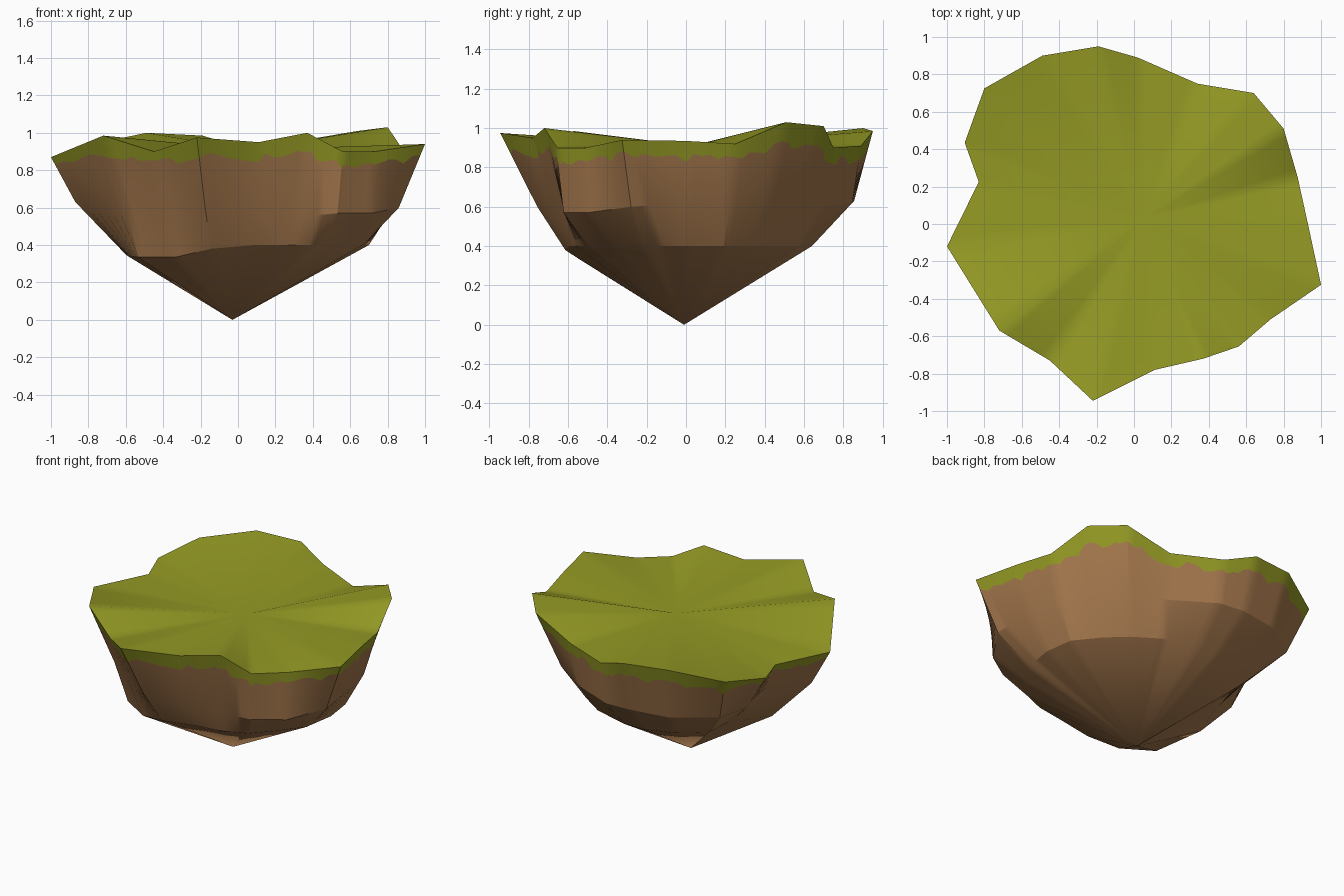
import bpy, math, random
from mathutils import Vector

if "Cube" in bpy.data.objects:
    bpy.data.objects.remove(bpy.data.objects["Cube"])

random.seed(4)
SUB = 6  # columns per outline edge

# rim corners of the island: x, y, z
RIM = [(-1, -.12, .87), (-.72, -.57, .985), (-.45, -.73, .9), (-.22, -.945, .975),
       (.11, -.78, .95), (.37, -.72, 1), (.56, -.655, .9), (.73, -.51, .9),
       (1, -.325, .94), (.93, 0, .935), (.875, .25, .92), (.8, .51, 1.03),
       (.64, .7, 1.01), (.34, .75, .9), (.02, .89, .91), (-.19, .95, .985),
       (-.49, .9, 1), (-.8, .725, .935), (-.905, .435, .88), (-.83, .225, .87)]
# waist below each corner: inward scale, z
WAIST = [(.87, .63), (.83, .6), (.86, .6), (.8, .6), (.86, .55), (.85, .55), (.95, .57),
         (.98, .57), (.86, .6), (.9, .62), (.9, .62), (.83, .63), (.83, .63), (.93, .6),
         (.95, .62), (.9, .63), (.9, .63), (.87, .63), (.74, .57), (.85, .6)]
# foot ring below each corner: radius, z
FOOT = [(.6, .345), (.68, .335), (.64, .335), (.63, .38), (.6, .4), (.63, .4), (.66, .4),
        (.66, .4), (.7, .4), (.7, .4), (.7, .4), (.65, .4), (.63, .4), (.63, .4),
        (.64, .4), (.65, .4), (.65, .4), (.65, .4), (.55, .4), (.55, .38)]

rim_pts = [Vector(p) for p in RIM]
waist_pts = [Vector((p[0] * s, p[1] * s, z)) for p, (s, z) in zip(RIM, WAIST)]
foot_pts = []
for (x, y, _), (r, z) in zip(RIM, FOOT):
    a = math.atan2(y, x)
    foot_pts.append(Vector((r * math.cos(a), r * math.sin(a), z)))


def refine(pts):
    """Split each edge of a closed loop into SUB pieces."""
    n = len(pts)
    return [pts[i].lerp(pts[(i + 1) % n], k / SUB) for i in range(n) for k in range(SUB)]


def material(name, colour):
    m = bpy.data.materials.new(name)
    m.diffuse_color = (*colour, 1)
    m.use_nodes = True
    m.node_tree.nodes["Principled BSDF"].inputs["Base Color"].default_value = m.diffuse_color
    return m


def skin(name, rings, pole, pole_first, mat, angle):
    """Bridge rings from top to bottom and close one end with a fan."""
    n = len(rings[0])
    verts = [p for ring in rings for p in ring] + [Vector(pole)]
    tip = len(verts) - 1
    faces = []
    for r in range(len(rings) - 1):
        for i in range(n):
            j = (i + 1) % n
            faces.append((r * n + i, (r + 1) * n + i, (r + 1) * n + j, r * n + j))
    last = (len(rings) - 1) * n
    for i in range(n):
        j = (i + 1) % n
        faces.append((tip, i, j) if pole_first else (last + i, tip, last + j))
    me = bpy.data.meshes.new(name)
    me.from_pydata(verts, [], faces)
    me.materials.append(mat)
    ob = bpy.data.objects.new(name, me)
    bpy.context.collection.objects.link(ob)
    bpy.ops.object.select_all(action='DESELECT')
    ob.select_set(True)
    bpy.context.view_layer.objects.active = ob
    bpy.ops.object.shade_smooth_by_angle(angle=math.radians(angle))


rim, waist, foot = refine(rim_pts), refine(waist_pts), refine(foot_pts)

# ragged lower edge of the turf, lying on the wall and deeper under high rims
fringe = []
for t, w in zip(rim, waist):
    drop = .078 + .4 * (t.z - .93) + random.uniform(-.025, .025)
    fringe.append(t.lerp(w, drop / (t.z - w.z)))

green = material("grass green", (.30, .325, .018))
brown = material("earth brown", (.38, .19, .075))

# turf cap with hanging fringe
skin("grass_top", [rim, fringe], (.05, .03, .91), True, green, 40)
# earth wall tapering to a point
skin("earth_body", [fringe, waist, foot], (-.03, -.01, 0), False, brown, 22)
